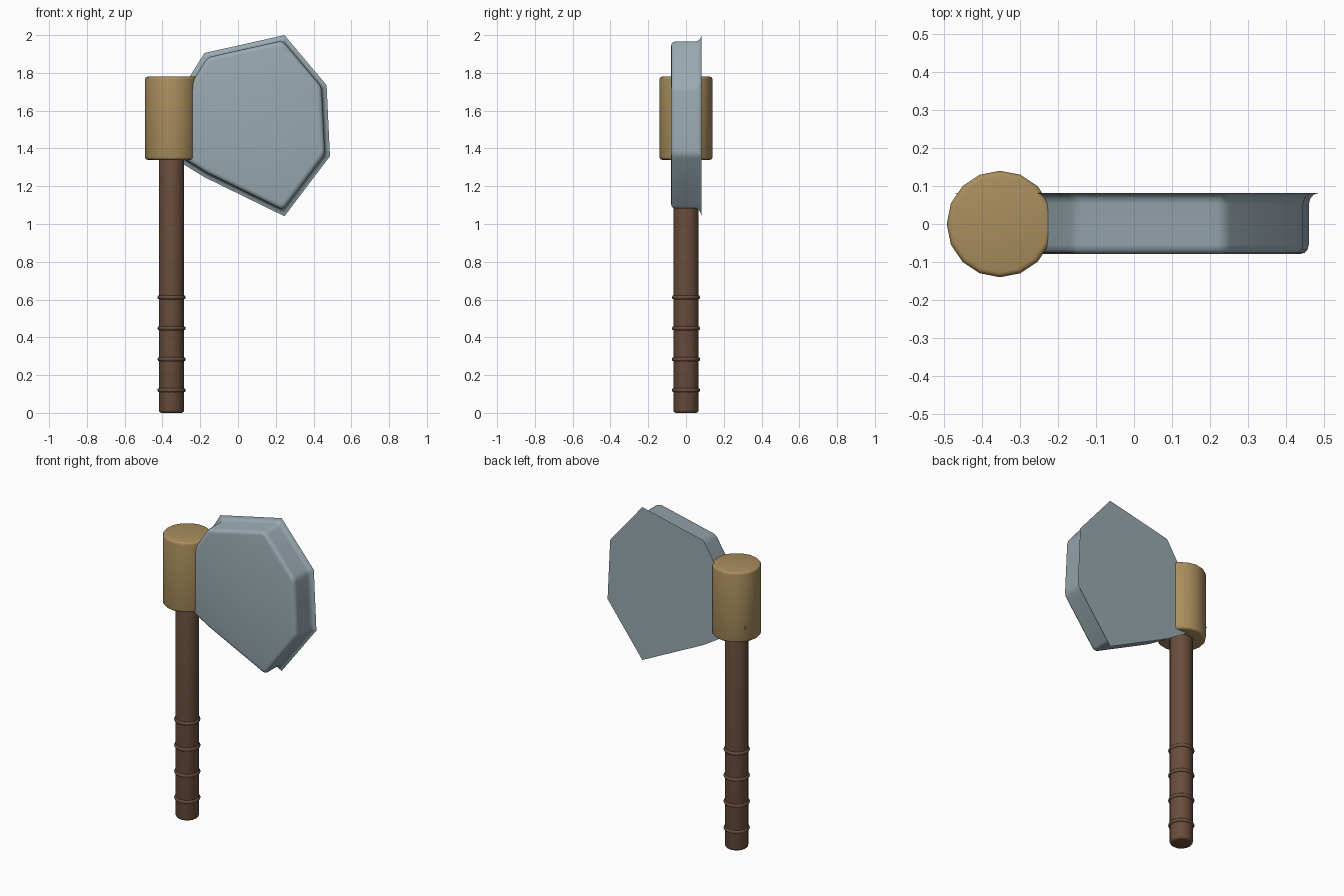
import bpy, bmesh, math
from mathutils import Vector

if "Cube" in bpy.data.objects:
    bpy.data.objects.remove(bpy.data.objects["Cube"])

AXIS_X = -0.352  # handle axis


def material(name, rgb):
    m = bpy.data.materials.new(name)
    m.diffuse_color = (*rgb, 1)
    m.use_nodes = True
    m.node_tree.nodes["Principled BSDF"].inputs["Base Color"].default_value = m.diffuse_color
    return m


WOOD = material("wood", (0.14, 0.075, 0.045))
BRASS = material("brass", (0.40, 0.27, 0.11))
STEEL = material("steel", (0.32, 0.40, 0.44))


def finish(ob, name, mat, angle=40):
    ob.name = name
    ob.data.materials.append(mat)
    bpy.ops.object.select_all(action='DESELECT')
    ob.select_set(True)
    bpy.context.view_layer.objects.active = ob
    bpy.ops.object.shade_smooth_by_angle(angle=math.radians(angle))


def post(name, radius, z0, z1, bevel, mat):
    """Upright 16-sided cylinder with softened rims."""
    bpy.ops.mesh.primitive_cylinder_add(vertices=16, radius=radius, depth=z1 - z0,
                                        location=(AXIS_X, 0, (z0 + z1) / 2))
    ob = bpy.context.object
    bm = bmesh.new()
    bm.from_mesh(ob.data)
    rims = [e for e in bm.edges if abs(e.verts[0].co.z - e.verts[1].co.z) < 1e-4]
    bmesh.ops.bevel(bm, geom=rims, offset=bevel, segments=3, profile=0.5, affect='EDGES')
    bm.to_mesh(ob.data)
    bm.free()
    finish(ob, name, mat)


post("handle", 0.067, 0.0, 1.55, 0.015, WOOD)
post("socket", 0.14, 1.34, 1.78, 0.014, BRASS)

# Grip rings
for i in range(4):
    bpy.ops.mesh.primitive_torus_add(major_radius=0.063, minor_radius=0.012,
                                     major_segments=24, minor_segments=8,
                                     location=(AXIS_X, 0, 0.12 + 0.164 * i))
    finish(bpy.context.object, f"grip_ring_{i + 1}", WOOD, 60)

# Blade outline (x, z), clockwise from the hidden left point
OUTLINE = [Vector(p) for p in [(-0.474, 1.43), (-0.178, 1.905), (0.246, 2.0), (0.469, 1.735),
                               (0.487, 1.359), (0.246, 1.041), (-0.178, 1.248)]]
# Depth, inset and corner rounding: flared back edge, straight wall, rounded front
RINGS = [(0.082, 0.0, 0.0), (0.077, 0.014, 0.008), (0.068, 0.022, 0.016), (0.053, 0.026, 0.025),
         (-0.054, 0.026, 0.025), (-0.067, 0.029, 0.025), (-0.076, 0.037, 0.02), (-0.079, 0.05, 0.015)]


def ring_points(inset, cut):
    """Inset the outline and round each corner with four points."""
    n, corners, out = len(OUTLINE), [], []
    for i, p in enumerate(OUTLINE):
        a = (p - OUTLINE[i - 1]).normalized()
        b = (OUTLINE[(i + 1) % n] - p).normalized()
        na, nb = Vector((a.y, -a.x)), Vector((b.y, -b.x))
        corners.append(p + (na + nb) * inset / (1 + na.dot(nb)))
    for i, p in enumerate(corners):
        p0 = p + (corners[i - 1] - p).normalized() * cut
        p1 = p + (corners[(i + 1) % n] - p).normalized() * cut
        for t in (0, 1 / 3, 2 / 3, 1):
            out.append(p0 * (1 - t) ** 2 + p * 2 * t * (1 - t) + p1 * t * t)
    return out


bm = bmesh.new()
loops = [[bm.verts.new((q.x, y, q.y)) for q in ring_points(inset, cut)] for y, inset, cut in RINGS]
for lo, hi in zip(loops, loops[1:]):
    for j in range(len(lo)):
        k = (j + 1) % len(lo)
        bm.faces.new((lo[j], lo[k], hi[k], hi[j]))
bm.faces.new(loops[0])
bm.faces.new(loops[-1])
bmesh.ops.remove_doubles(bm, verts=bm.verts, dist=1e-5)
bmesh.ops.recalc_face_normals(bm, faces=bm.faces)
mesh = bpy.data.meshes.new("blade")
bm.to_mesh(mesh)
bm.free()
blade = bpy.data.objects.new("blade", mesh)
bpy.context.collection.objects.link(blade)
finish(blade, "blade", STEEL)
